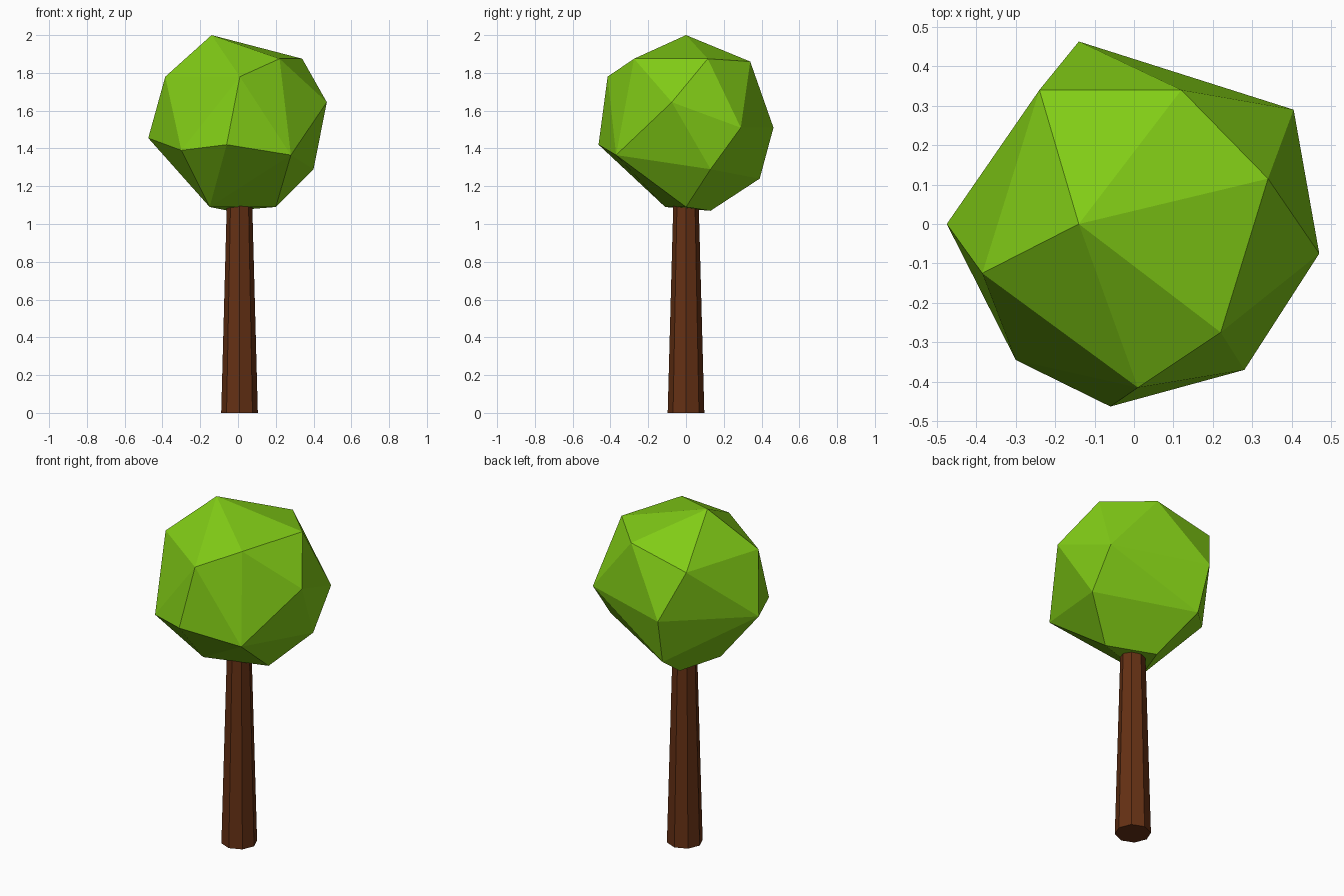
import bpy, bmesh
from mathutils import Matrix

if "Cube" in bpy.data.objects:
    bpy.data.objects.remove(bpy.data.objects["Cube"])


def make_object(name, bm, color):
    bmesh.ops.recalc_face_normals(bm, faces=bm.faces)
    mesh = bpy.data.meshes.new(name)
    bm.to_mesh(mesh)
    bm.free()
    mat = bpy.data.materials.new(name + "_color")
    mat.diffuse_color = color
    mat.use_nodes = True
    mat.node_tree.nodes["Principled BSDF"].inputs["Base Color"].default_value = mat.diffuse_color
    mesh.materials.append(mat)
    obj = bpy.data.objects.new(name, mesh)
    bpy.context.collection.objects.link(obj)
    return obj


# Trunk: tapered eight-sided post reaching just into the crown
bm = bmesh.new()
height = 1.12
bmesh.ops.create_cone(bm, cap_ends=True, segments=8, radius1=0.097, radius2=0.067,
                      depth=height, matrix=Matrix.Translation((0.008, 0, height / 2)))
make_object("trunk", bm, (0.13, 0.03, 0.007, 1))

# Crown: irregular faceted ball, the hull of a few corner points
corners = [
    # top and upper ring
    (-0.14, 0.0, 2.0), (0.22, -0.275, 1.875), (0.34, 0.115, 1.875), (0.12, 0.34, 1.86),
    (-0.24, 0.34, 1.78), (-0.385, -0.125, 1.78), (0.01, -0.415, 1.78),
    # middle ring
    (0.47, -0.075, 1.645), (0.405, 0.29, 1.51), (-0.14, 0.463, 1.51), (-0.475, 0.0, 1.455),
    (-0.30, -0.345, 1.39), (-0.06, -0.463, 1.42), (0.28, -0.37, 1.365),
    # lower ring and base
    (0.40, 0.13, 1.29), (-0.12, 0.39, 1.24),
    (0.20, 0.0, 1.09), (-0.15, -0.11, 1.09), (-0.05, 0.13, 1.07),
]
bm = bmesh.new()
for co in corners:
    bm.verts.new(co)
bmesh.ops.convex_hull(bm, input=bm.verts[:])
make_object("crown", bm, (0.22, 0.6, 0.008, 1))
